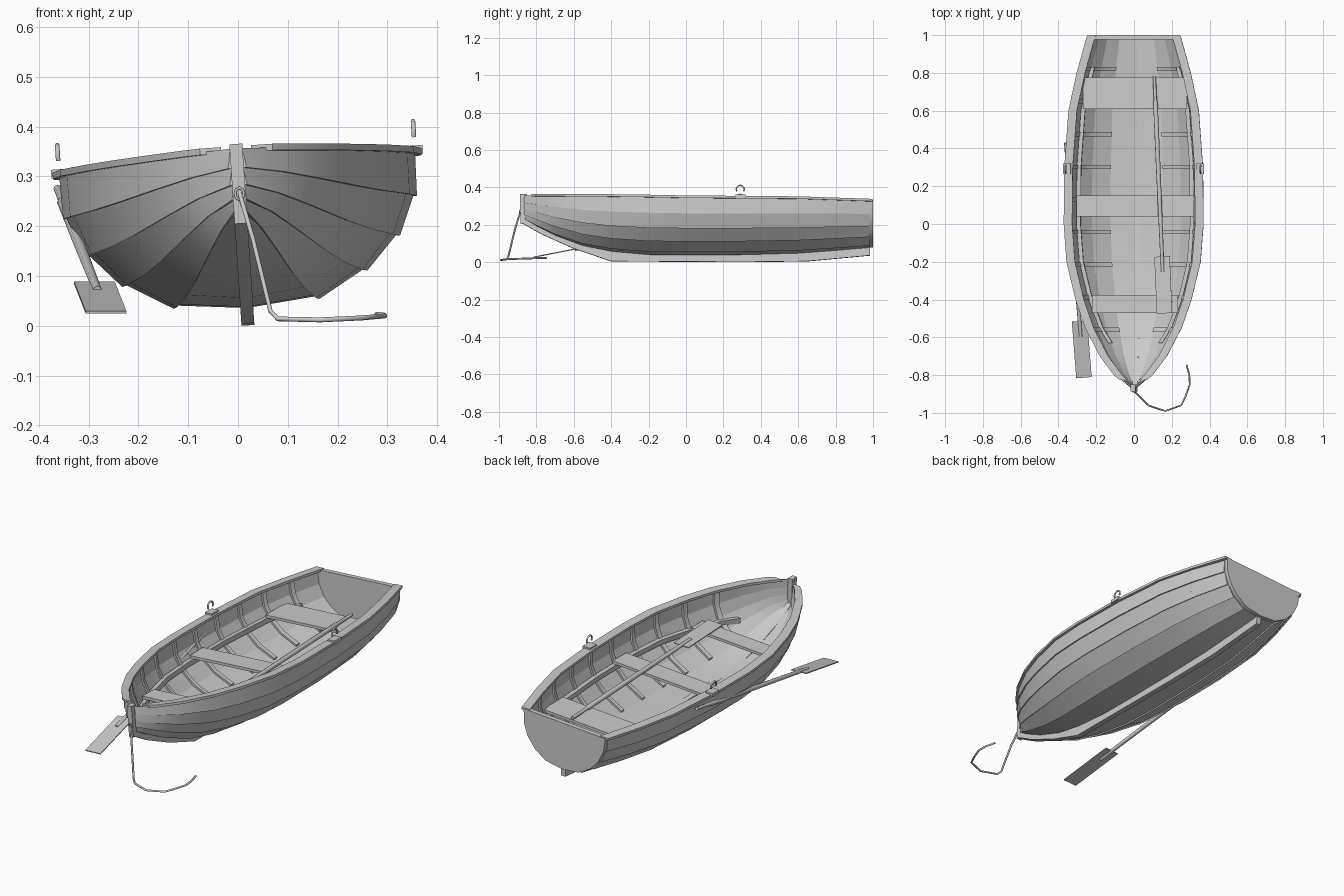
import bpy, bmesh, math
from mathutils import Vector, Matrix

if "Cube" in bpy.data.objects:
    bpy.data.objects.remove(bpy.data.objects["Cube"])

# The boat lies heeled slightly on its keel
ROLL = Matrix.Translation((0.02, 0, 0.001)) @ Matrix.Rotation(-0.067, 4, 'Y')
WORLD = Matrix.Identity(4)

# Hull stations: y, half breadth, bottom z, sheer z
STATIONS = [(0.98, .235, .075, .315), (0.8, .29, .06, .318), (0.6, .333, .045, .322),
            (0.3, .355, .037, .323), (0, .358, .035, .325), (-0.2, .343, .037, .33),
            (-0.4, .295, .055, .336), (-0.55, .243, .085, .341), (-0.7, .165, .14, .347),
            (-0.8, .09, .19, .352), (-0.865, .012, .225, .356)]
# Normalised chine positions (breadth, height)
CHINES = [(0, 0), (.40, .05), (.675, .22), (.867, .44), (.975, .70), (1, 1)]
YS = [s[0] for s in STATIONS]


def station(y):
    for a, b in zip(STATIONS, STATIONS[1:]):
        if y >= b[0]:
            f = (y - a[0]) / (b[0] - a[0])
            return [p + (q - p) * f for p, q in zip(a, b)][1:]
    return STATIONS[-1][1:]


def section(y):
    half, zb, zs = station(y)
    return [Vector((half * cx, y, zb + (zs - zb) * cz)) for cx, cz in CHINES]


def hull_x(y, z):
    s = section(y)
    for a, b in zip(s, s[1:]):
        if z <= b.z:
            return a.x + (b.x - a.x) * (z - a.z) / (b.z - a.z)
    return s[-1].x


def outward(a, b):
    d = b - a
    return Vector((d.z, 0, -d.x)).normalized()


def sweep(name, parts, matrix=ROLL, mirror=False, angle=30):
    """Each part is a list of rings, joined into a capped solid."""
    if mirror:
        parts = parts + [[[Vector((-p[0], p[1], p[2])) for p in r] for r in rings] for rings in parts]
    bm = bmesh.new()
    for rings in parts:
        vs = [[bm.verts.new(p) for p in r] for r in rings]
        n = len(vs[0])
        for a, b in zip(vs, vs[1:]):
            for i in range(n):
                bm.faces.new((a[i], a[(i + 1) % n], b[(i + 1) % n], b[i]))
        bm.faces.new(vs[0][::-1])
        bm.faces.new(vs[-1])
    bmesh.ops.recalc_face_normals(bm, faces=bm.faces)
    me = bpy.data.meshes.new(name)
    bm.to_mesh(me)
    bm.free()
    ob = bpy.data.objects.new(name, me)
    bpy.context.collection.objects.link(ob)
    ob.matrix_world = matrix
    bpy.ops.object.select_all(action='DESELECT')
    ob.select_set(True)
    bpy.context.view_layer.objects.active = ob
    bpy.ops.object.shade_smooth_by_angle(angle=math.radians(angle))
    return ob


def box_rings(x0, x1, y0, y1, z0, z1):
    return [[(x, y0, z0), (x, y1, z0), (x, y1, z1), (x, y0, z1)] for x in (x0, x1)]


def tube(name, pts, radius, matrix=WORLD):
    cu = bpy.data.curves.new(name, 'CURVE')
    cu.dimensions = '3D'
    cu.bevel_depth = radius
    cu.bevel_resolution = 1
    cu.use_fill_caps = True
    sp = cu.splines.new('POLY')
    sp.points.add(len(pts) - 1)
    for p, co in zip(sp.points, pts):
        p.co = (*co, 1)
    ob = bpy.data.objects.new(name, cu)
    bpy.context.collection.objects.link(ob)
    ob.matrix_world = matrix


# Overlapping hull planks
planks = []
for j in range(5):
    rings = []
    for y in YS:
        s = section(y)
        a, b = s[j], s[j + 1]
        n = outward(a, b)
        ring = [a + n * (.007 if j else 0), b, b - n * .01, a - n * .01]
        for p in ring:
            p.x = max(p.x, 0)
        rings.append(ring)
    planks.append(rings)
sweep("hull_planks", planks, mirror=True)

# Transom board
s = section(0.98)
outline = s + [Vector((-p.x, p.y, p.z)) for p in s[:0:-1]]
sweep("transom", [[[p + Vector((0, dy, .003)) for p in outline] for dy in (-.004, .02)]])

# Gunwale rails
rails = []
for y in [0.998] + YS[1:-1] + [-0.825]:
    half, zb, zs = station(min(y, .98))
    rails.append([(half + .013, y, zs - .006), (half + .013, y, zs + .007),
                  (max(half - .032, .03), y, zs + .007), (max(half - .032, .03), y, zs - .006)])
sweep("gunwale_rails", [rails], mirror=True)

# Ribs inside the planking
ribs = []
for i in range(9):
    y = 0.82 - i * 0.1725
    rings = []
    for j in range(1, 6):
        ring = []
        for dy, depth in ((-.011, .006), (.011, .006), (.011, .02), (-.011, .02)):
            s = section(y + dy)
            n = outward(s[j - 1], s[min(j + 1, 5)])
            ring.append(s[j] - n * depth)
        rings.append(ring)
    ribs.append(rings)
sweep("ribs", ribs, mirror=True)

# Stringers that carry the seats
rings = []
for y in [0.83, 0.6, 0.3, 0, -0.2, -0.4, -0.55, -0.63]:
    x = hull_x(y, .19) - .012
    rings.append([(x, y, .175), (x, y, .2), (x - .022, y, .2), (x - .022, y, .175)])
sweep("seat_stringers", [rings], mirror=True)

# Seats
for name, y0, y1, w in (("stern_seat", .61, .775, .275), ("middle_seat", .04, .15, .312),
                        ("bow_seat", -.47, -.375, .228)):
    sweep(name, [box_rings(-w, w, y0, y1, .2, .214)])

# Keel and stem post
KEEL = [(.985, .035, .085), (.65, .004, .05), (.3, 0, .042), (-.4, .004, .06),
        (-.6, .072, .115), (-.77, .148, .185), (-.88, .21, .25)]
sweep("keel", [[[(-.013, y, a), (.013, y, a), (.013, y, b), (-.013, y, b)] for y, a, b in KEEL]])
STEM = [(-.885, .205), (-.855, .215), (-.85, .365), (-.888, .365)]
sweep("stem_post", [[[(x, y, z) for y, z in STEM] for x in (-.013, .013)]])

# Oarlock pads and open hooks
sweep("oarlock_pads", [box_rings(.333, .374, .264, .319, .32, .338)], mirror=True)
for side, name in ((1, "right"), (-1, "left")):
    arc = [(side * .358, .29 + .021 * math.cos(math.radians(t)), .366 + .021 * math.sin(math.radians(t)))
           for t in range(-30, 211, 30)]
    tube(name + "_oarlock", arc, .0045, ROLL)


def oar(name, handle, tip, matrix):
    a, b = Vector(handle), Vector(tip)
    d = (b - a).normalized()
    u = d.cross(Vector((0, 0, 1))).normalized()
    v = u.cross(d)
    shaft = []
    for f, r in ((0, .0085), (.1, .0085), (.11, .012), (.4, .012), (.824, .0095)):
        c = a.lerp(b, f)
        shaft.append([c + (u * math.cos(k * math.pi / 4) + v * math.sin(k * math.pi / 4)) * r
                      for k in range(8)])
    blade = [[a.lerp(b, f) + u * i * .041 + v * k * .0025
              for i, k in ((-1, -1), (1, -1), (1, 1), (-1, 1))] for f in (.76, 1)]
    sweep(name, [shaft, blade], matrix, angle=50)


# One oar stowed on the seats, one hanging outside the hull
oar("stowed_oar", (.103, .78, .227), (.157, -.473, .227), ROLL)
oar("outer_oar", (-.362, .43, .275), (-.265, -.813, .027), WORLD)

# Mooring rope trailing from the stem
tube("mooring_rope", [(.003, -.88, .27), (.008, -.892, .25), (.03, -.915, .175), (.065, -.95, .03),
                      (.08, -.962, .014), (.165, -.99, .012), (.25, -.96, .016), (.272, -.915, .018),
                      (.295, -.85, .02), (.293, -.80, .022), (.278, -.745, .023)], .005)
tube("rope_ring", [(.003 + .009 * math.cos(t * math.pi / 4), -.889, .265 + .012 * math.sin(t * math.pi / 4))
                   for t in range(9)], .003)
